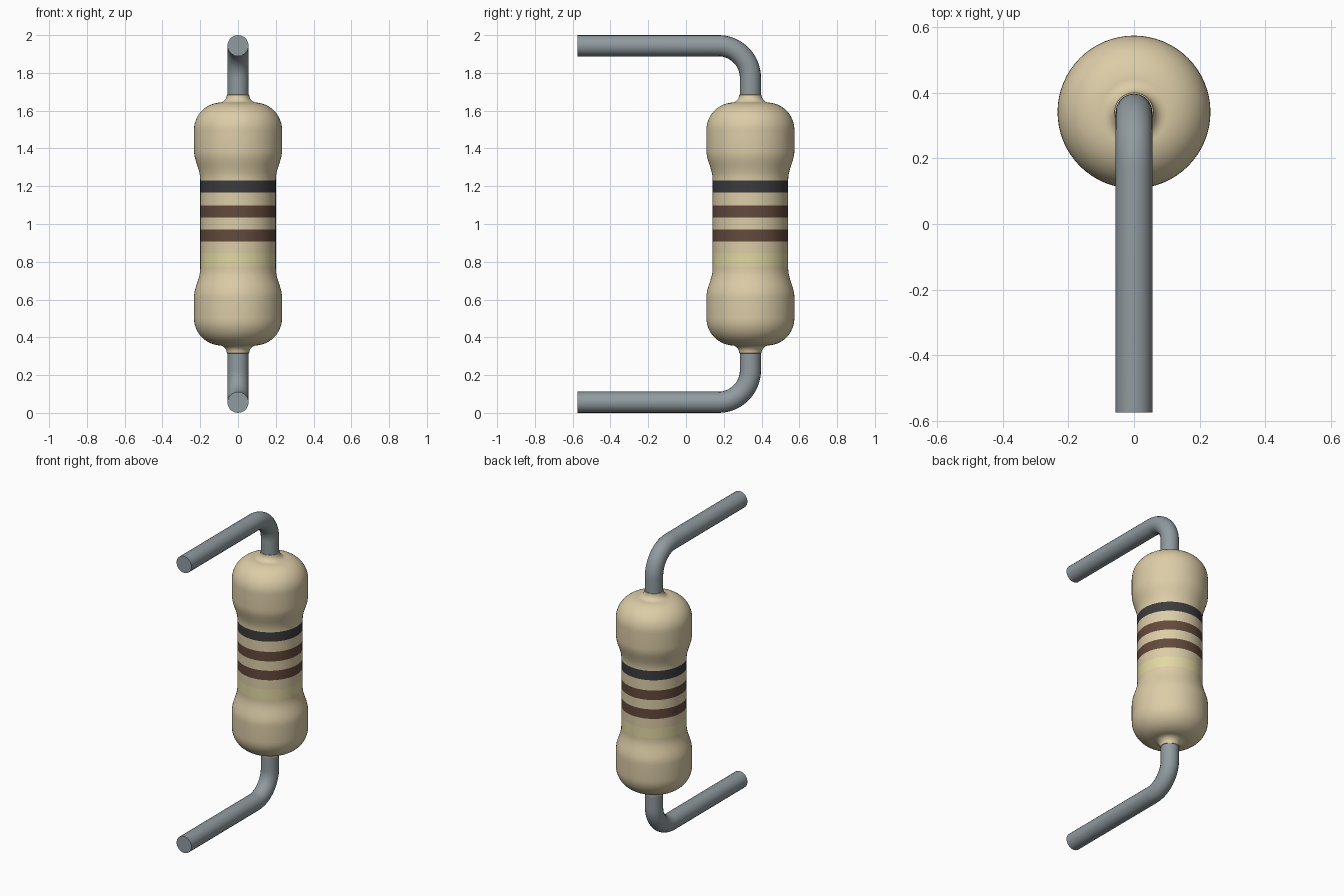
import bpy, bmesh
from math import sin, cos, pi, radians

if "Cube" in bpy.data.objects:
    bpy.data.objects.remove(bpy.data.objects["Cube"])

CY, CZ = 0.341, 1.0      # axis position of the body, mid height
WIRE = 0.056
SIDES = 64


def material(name, rgb):
    m = bpy.data.materials.new(name)
    m.diffuse_color = (*rgb, 1)
    m.use_nodes = True
    m.node_tree.nodes["Principled BSDF"].inputs["Base Color"].default_value = m.diffuse_color
    return m


def arc(cr, cz, rad, a0, a1, n):
    """Points (radius, z) on an arc, angles in degrees."""
    return [(cr + rad * cos(radians(a0 + (a1 - a0) * i / n)),
             cz + rad * sin(radians(a0 + (a1 - a0) * i / n))) for i in range(n + 1)]


def smooth(ob, angle):
    bpy.ops.object.select_all(action='DESELECT')
    ob.select_set(True)
    bpy.context.view_layer.objects.active = ob
    bpy.ops.object.shade_smooth_by_angle(angle=radians(angle))


tan = material("tan_coating", (0.72, 0.61, 0.39))
black = material("black_band", (0.045, 0.045, 0.048))
brown = material("brown_band", (0.125, 0.068, 0.045))
gold = material("gold_band", (0.76, 0.69, 0.36))
metal = material("wire_metal", (0.28, 0.325, 0.345))

# Upper half of the body profile: neck fillet, rounded shoulder, bulge, waist
half = [(WIRE - 0.004, 0.685)]
half += arc(0.101, 0.684, 0.042, 180, 270, 6)
half += arc(0.088, 0.498, 0.145, 90, 0, 12)
half += [(0.2165 + 0.0165 * cos(pi * i / 10), 0.39 - 0.155 * i / 10) for i in range(11)]

# Waist with coloured bands (z from, z to, material slot)
bands = [(0.23, 0.167, 1), (0.098, 0.034, 2), (-0.029, -0.093, 2), (-0.157, -0.224, 3)]
waist = [(0.2, z) for band in bands for z in band[:2]]
profile = half + waist + [(r, -z) for r, z in reversed(half)]

# Body: lathe the profile, colour the faces lying inside a band
bm = bmesh.new()
rings = [[bm.verts.new((r * cos(2 * pi * i / SIDES), CY + r * sin(2 * pi * i / SIDES), CZ + z))
          for i in range(SIDES)] for r, z in profile]
for (r0, z0), (r1, z1), a, b in zip(profile, profile[1:], rings, rings[1:]):
    mid = (z0 + z1) / 2
    slot = next((s for top, low, s in bands if low < mid < top), 0)
    for i in range(SIDES):
        j = (i + 1) % SIDES
        bm.faces.new((a[i], b[i], b[j], a[j])).material_index = slot
bm.faces.new(rings[0])
bm.faces.new(rings[-1][::-1])
bmesh.ops.recalc_face_normals(bm, faces=bm.faces)
mesh = bpy.data.meshes.new("resistor_body")
bm.to_mesh(mesh)
bm.free()
body = bpy.data.objects.new("resistor_body", mesh)
bpy.context.collection.objects.link(body)
for m in (tan, black, brown, gold):
    mesh.materials.append(m)
smooth(body, 40)


# Bent wire leads, one above and one below
def lead(name, side):
    bend = 0.17
    path = [(-0.575, 0.944)] + arc(CY - bend, 0.944 - bend, bend, 90, 0, 16) + [(CY, 0.6)]
    cu = bpy.data.curves.new(name, 'CURVE')
    cu.dimensions = '3D'
    cu.bevel_depth = WIRE
    cu.bevel_resolution = 8
    cu.use_fill_caps = True
    sp = cu.splines.new('POLY')
    sp.points.add(len(path) - 1)
    for p, (y, z) in zip(sp.points, path):
        p.co = (0, y, CZ + side * z, 1)
    ob = bpy.data.objects.new(name, cu)
    bpy.context.collection.objects.link(ob)
    bpy.ops.object.select_all(action='DESELECT')
    ob.select_set(True)
    bpy.context.view_layer.objects.active = ob
    bpy.ops.object.convert(target='MESH')
    ob = bpy.context.view_layer.objects.active
    ob.data.materials.clear()
    ob.data.materials.append(metal)
    smooth(ob, 40)


lead("upper_lead", 1)
lead("lower_lead", -1)
